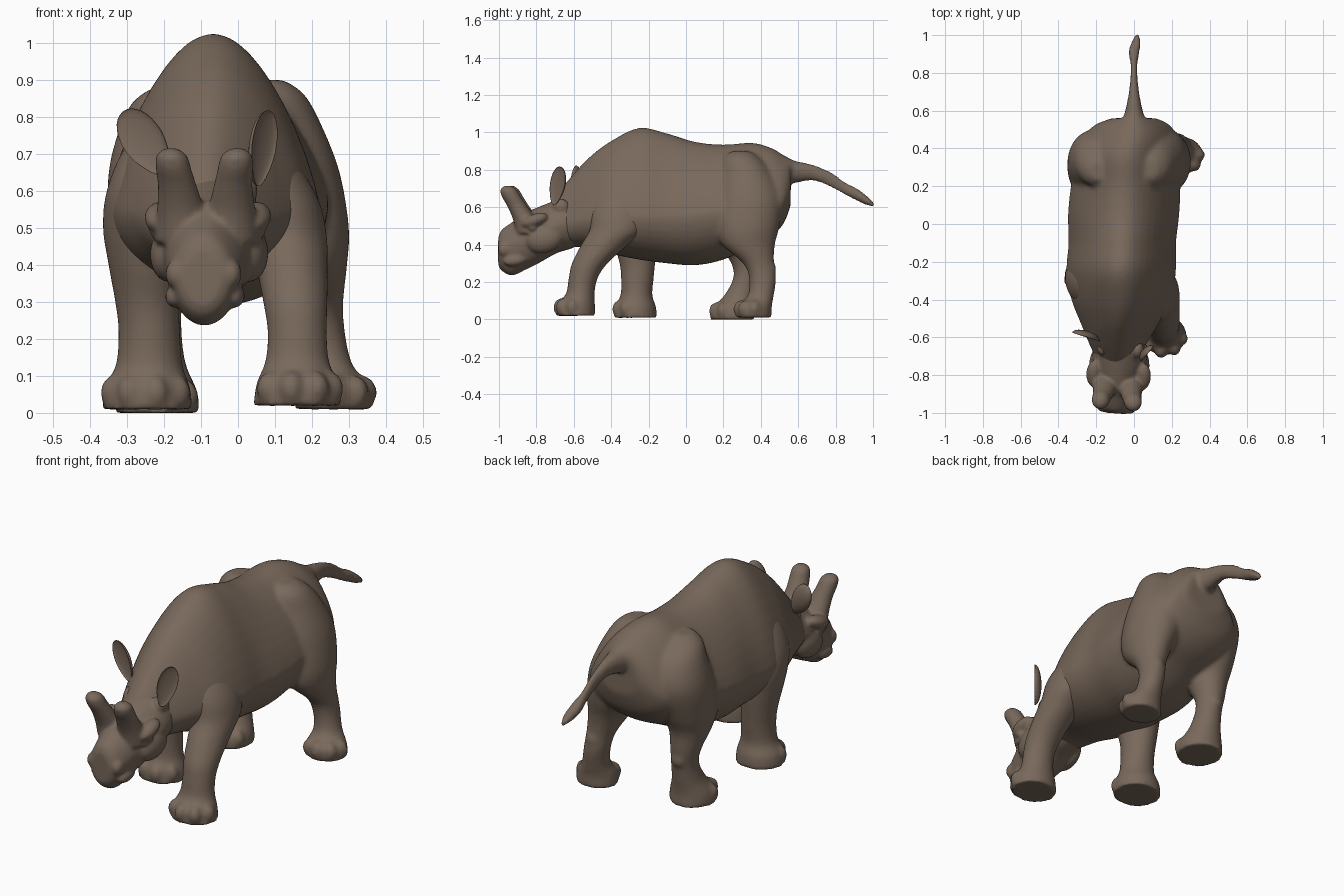
import bpy, bmesh, math
from mathutils import Matrix

cube = bpy.data.objects.get("Cube")
if cube:
    bpy.data.objects.remove(cube, do_unlink=True)

hide = bpy.data.materials.new("brown hide")
hide.use_nodes = True
colour = (0.19, 0.14, 0.105, 1)
hide.diffuse_color = colour
shader = next(n for n in hide.node_tree.nodes if n.type == 'BSDF_PRINCIPLED')
shader.inputs["Base Color"].default_value = colour
shader.inputs["Roughness"].default_value = 0.8


def spline(rows, steps=5):
    """Smoothly interpolate a list of section rows."""
    result = []
    last = len(rows) - 1
    for i in range(last):
        p0, p1, p2, p3 = (rows[min(max(i + k, 0), last)] for k in (-1, 0, 1, 2))
        for s in range(steps):
            t = s / steps
            result.append([0.5 * (2 * b + (c - a) * t + (2 * a - 5 * b + 4 * c - d) * t * t
                                  + (3 * b - a - 3 * c + d) * t ** 3)
                           for a, b, c, d in zip(p0, p1, p2, p3)])
    return result + [list(rows[-1])]


def loft(bm, rows, axis, pinch=0.0, sides=40, flip=1):
    """Skin oval sections. A row is position, centre x, other centre, half width, radius up (, down)."""
    rings = []
    for row in spline(rows):
        pos, cx, other, width, up, down = row[0], row[1], row[2], row[3], row[4], row[-1]
        ring = []
        for k in range(sides):
            c, s = (f(math.tau * k / sides) for f in (math.cos, math.sin))
            x = flip * (cx + width * c * (1 - pinch * max(0, s)))
            o = other + s * (up if s > 0 else down)
            ring.append(bm.verts.new((x, pos, o) if axis == 'y' else (x, o, pos)))
        rings.append(ring)
    for lower, upper in zip(rings, rings[1:]):
        for k in range(sides):
            n = (k + 1) % sides
            bm.faces.new((lower[k], lower[n], upper[n], upper[k]))
    bm.faces.new(rings[0])
    bm.faces.new(rings[-1])


def blob(bm, centre, size, turn=0.0, tilt=0.0):
    """Add an ellipsoid."""
    matrix = (Matrix.Translation(centre) @ Matrix.Rotation(math.radians(turn), 4, 'Z')
              @ Matrix.Rotation(math.radians(tilt), 4, 'X') @ Matrix.Diagonal((*size, 1)))
    bmesh.ops.create_uvsphere(bm, u_segments=24, v_segments=16, radius=1, matrix=matrix)


def leg(bm, rows, heading):
    """Leg column with four toes fanned around the heading."""
    loft(bm, rows, 'z')
    base, cx, cy, rx, ry = rows[0]
    for spread in (-66, -22, 22, 66):
        angle = math.radians(heading + spread)
        blob(bm, (cx + math.sin(angle) * rx * 0.73, cy - math.cos(angle) * ry * 0.75, base + 0.045),
             (0.036, 0.042, 0.048), turn=heading + spread)


def finish(bm, name, voxel=0.011, smoothing=4):
    """Turn the mesh into an object, fusing overlapping masses into one skin."""
    bmesh.ops.recalc_face_normals(bm, faces=bm.faces)
    for face in bm.faces:
        face.smooth = True
    mesh = bpy.data.meshes.new(name)
    bm.to_mesh(mesh)
    bm.free()
    mesh.materials.append(hide)
    obj = bpy.data.objects.new(name, mesh)
    bpy.context.scene.collection.objects.link(obj)
    if voxel:
        fuse = obj.modifiers.new("fuse", 'REMESH')
        fuse.mode = 'VOXEL'
        fuse.voxel_size = voxel
        fuse.use_smooth_shade = True
        soften = obj.modifiers.new("soften", 'SMOOTH')
        soften.factor = 0.5
        soften.iterations = smoothing
    return obj


# Trunk with humped shoulders and neck
body = bmesh.new()
loft(body, [
    (-.74, -.09, .50, .10, .11, .10),
    (-.63, -.085, .52, .155, .225, .13),
    (-.52, -.075, .54, .21, .325, .16),
    (-.40, -.067, .55, .265, .405, .20),
    (-.25, -.068, .55, .29, .475, .23),
    (-.10, -.062, .55, .285, .445, .25),
    (.05, -.055, .56, .295, .39, .27),
    (.20, -.045, .58, .29, .355, .26),
    (.35, -.04, .60, .275, .345, .21),
    (.45, -.02, .61, .25, .31, .17),
    (.52, -.01, .64, .205, .24, .13),
    (.56, 0, .70, .12, .16, .09)], 'y', pinch=0.3)

# Tail with a tuft
loft(body, [
    (.48, 0, .81, .09, .075),
    (.57, 0, .79, .055, .062),
    (.68, 0, .785, .03, .043),
    (.78, 0, .745, .019, .042),
    (.85, 0, .70, .019, .036),
    (.91, 0, .67, .03, .034),
    (.96, .01, .64, .026, .028),
    (1.01, .02, .61, .01, .012)], 'y')

# Hind legs: one trailing, one stepping forward
leg(body, [
    (.01, .258, .365, .105, .095),
    (.07, .258, .367, .10, .092),
    (.13, .242, .40, .068, .07),
    (.22, .227, .41, .062, .072),
    (.30, .215, .388, .07, .083),
    (.40, .195, .335, .10, .14),
    (.50, .17, .33, .13, .17),
    (.65, .135, .34, .14, .175),
    (.78, .095, .325, .13, .14),
    (.86, .085, .30, .095, .10),
    (.90, .085, .29, .04, .05)], 25)
blob(body, (.225, .43, .27), (.045, .055, .045))
leg(body, [
    (0, -.218, .25, .115, .12),
    (.06, -.218, .255, .108, .11),
    (.13, -.218, .29, .078, .085),
    (.22, -.218, .32, .066, .068),
    (.30, -.225, .32, .075, .078),
    (.40, -.23, .29, .10, .115),
    (.50, -.225, .29, .125, .16),
    (.65, -.21, .33, .14, .17),
    (.77, -.19, .33, .13, .14),
    (.84, -.19, .30, .095, .10),
    (.88, -.19, .28, .04, .05)], -8)
blob(body, (-.22, .355, .25), (.045, .05, .045))
finish(body, "trunk_tail_and_hind_legs", smoothing=10)

# Front legs, the left one reaching forward
front_left = bmesh.new()
leg(front_left, [
    (.02, .16, -.59, .118, .105),
    (.08, .16, -.585, .11, .098),
    (.14, .16, -.565, .086, .076),
    (.22, .16, -.55, .08, .077),
    (.30, .155, -.515, .087, .095),
    (.40, .145, -.435, .097, .125),
    (.48, .135, -.37, .105, .145),
    (.57, .11, -.36, .11, .145),
    (.66, .065, -.36, .105, .12),
    (.74, .03, -.35, .08, .08)], 12)
finish(front_left, "front_left_leg")

front_right = bmesh.new()
leg(front_right, [
    (.01, -.245, -.27, .122, .115),
    (.07, -.245, -.27, .115, .109),
    (.13, -.24, -.265, .09, .085),
    (.22, -.24, -.26, .083, .087),
    (.30, -.245, -.26, .087, .095),
    (.40, -.25, -.27, .10, .115),
    (.50, -.255, -.28, .11, .13),
    (.60, -.245, -.30, .11, .135),
    (.71, -.20, -.30, .11, .12),
    (.80, -.15, -.28, .08, .09)], -8)
finish(front_right, "front_right_leg")

# Skull and muzzle, built around its own centre line
head = bmesh.new()
loft(head, [
    (-.153, 0, .37, .05, .07, .08),
    (-.135, 0, .38, .08, .10, .12),
    (-.08, 0, .40, .10, .12, .165),
    (-.01, 0, .43, .115, .14, .165),
    (.07, 0, .47, .14, .135, .165),
    (.16, 0, .50, .145, .14, .145),
    (.24, 0, .52, .13, .15, .14),
    (.32, 0, .54, .10, .13, .12)], 'y', pinch=0.15)

for side in (-1, 1):
    # Paired blunt horns
    loft(head, [
        (.46, .06, .02, .08, .075),
        (.54, .068, -.01, .066, .062),
        (.61, .075, -.05, .053, .053),
        (.66, .084, -.08, .048, .051),
        (.695, .088, -.093, .042, .043),
        (.715, .09, -.096, .018, .018)], 'z', flip=side)
    # Brow, eye, cheek, nostril, lip and ear root
    blob(head, (side * .13, .05, .53), (.042, .075, .034), tilt=20)
    blob(head, (side * .143, .04, .49), (.016, .022, .016))
    blob(head, (side * .108, .10, .43), (.052, .10, .075), tilt=15)
    blob(head, (side * .072, -.115, .375), (.032, .036, .04))
    blob(head, (side * .082, -.06, .315), (.026, .06, .03), tilt=8)
    blob(head, (side * .09, .19, .60), (.035, .045, .045))
skull = finish(head, "head_with_horns", voxel=0.008, smoothing=8)
skull.location = (-.085, -.85, 0)
skull.rotation_euler.z = math.radians(-4)


# Cupped leaf-shaped ears
def ear(name, centre, width, turn, lean):
    bm = bmesh.new()
    blob(bm, (0, 0, 0), (width, .034, .105))
    for v in bm.verts:
        if v.co.y < 0:
            v.co.y *= -0.35
        v.co.x *= 0.9 + (2.2 if v.co.z < 0 else 1) * v.co.z
    obj = finish(bm, name, voxel=0)
    obj.location = centre
    obj.rotation_euler = (0, math.radians(lean), math.radians(turn))


ear("left_ear", (.07, -.69, .715), .056, 50, 14)
ear("right_ear", (-.252, -.6, .73), .064, -18, -36)
